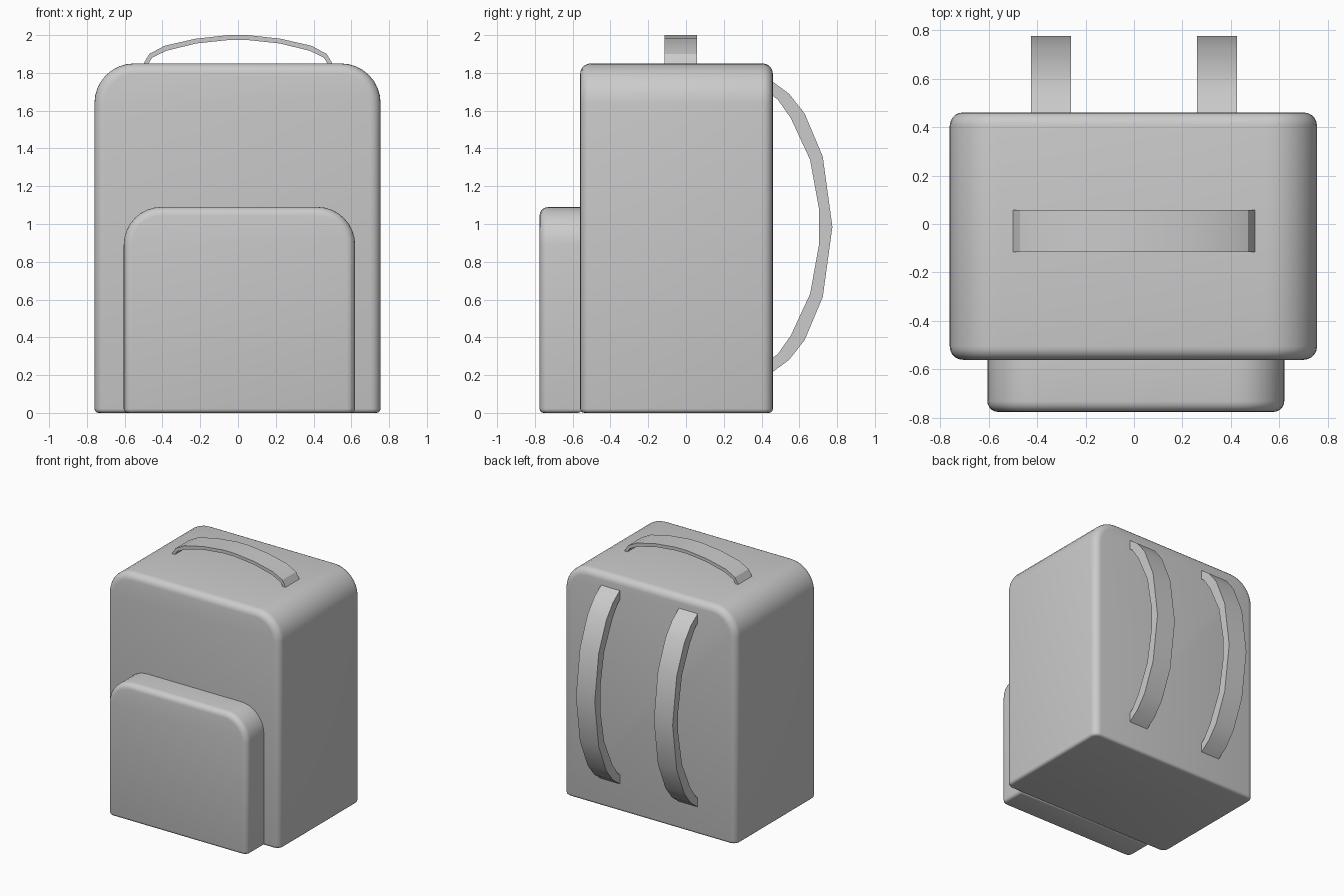
import bpy, bmesh, math

if "Cube" in bpy.data.objects:
    bpy.data.objects.remove(bpy.data.objects["Cube"])


def finish(name, bm, angle=40):
    bmesh.ops.recalc_face_normals(bm, faces=bm.faces)
    me = bpy.data.meshes.new(name)
    bm.to_mesh(me)
    bm.free()
    ob = bpy.data.objects.new(name, me)
    bpy.context.collection.objects.link(ob)
    bpy.ops.object.select_all(action='DESELECT')
    ob.select_set(True)
    bpy.context.view_layer.objects.active = ob
    bpy.ops.object.shade_smooth_by_angle(angle=math.radians(angle))
    return ob


def prism(points, offset):
    """Closed 3D outline extruded along an offset vector."""
    bm = bmesh.new()
    face = bm.faces.new([bm.verts.new(p) for p in points])
    ext = bmesh.ops.extrude_face_region(bm, geom=[face], use_keep_orig=True)
    verts = [v for v in ext['geom'] if isinstance(v, bmesh.types.BMVert)]
    bmesh.ops.translate(bm, verts=verts, vec=offset)
    bmesh.ops.recalc_face_normals(bm, faces=bm.faces)
    return bm


def bag_block(name, x0, x1, y0, y1, h, r, rim, rim_ys, base=0.022):
    """Block with a round-shouldered front outline and softened rims."""
    n = 8
    pts = [(x0, 0), (x1, 0)]
    for cx, start in ((x1 - r, 0), (x0 + r, 90)):
        for i in range(n + 1):
            a = math.radians(start + 90 * i / n)
            pts.append((cx + r * math.cos(a), h - r + r * math.sin(a)))
    bm = prism([(x, y0, z) for x, z in pts], (0, y1 - y0, 0))

    def on_rim(e):
        a, b = (v.co for v in e.verts)
        return any(abs(a.y - y) < 1e-4 and abs(b.y - y) < 1e-4 for y in rim_ys) \
            and max(a.z, b.z) > 1e-4
    bmesh.ops.bevel(bm, geom=[e for e in bm.edges if on_rim(e)], offset=rim,
                    segments=5, profile=0.5, affect='EDGES')
    bottom = [e for e in bm.edges if all(abs(v.co.z) < 1e-4 for v in e.verts)]
    bmesh.ops.bevel(bm, geom=bottom, offset=base, segments=3, profile=0.5,
                    affect='EDGES', clamp_overlap=True)
    return finish(name, bm)


# main bag and front pocket
bag_block("bag_body", -0.76, 0.755, -0.56, 0.46, 1.85, 0.21, 0.055, (-0.56, 0.46))
bag_block("front_pocket", -0.605, 0.62, -0.775, -0.55, 1.09, 0.20, 0.045, (-0.775,))


def band(name, outer, inner, to_3d, offset):
    """Curved band; half outlines are (along, height), mirrored about along = 0."""
    full = lambda half: half + [(-a, b) for a, b in reversed(half) if a != 0]
    outline = full(outer) + list(reversed(full(inner)))
    return finish(name, prism([to_3d(a, b) for a, b in outline], offset), 30)


# top carry handle
band("top_handle",
     [(-0.505, 1.84), (-0.47, 1.90), (-0.39, 1.943), (-0.225, 1.981), (-0.05, 2.0)],
     [(-0.48, 1.84), (-0.455, 1.88), (-0.38, 1.917), (-0.22, 1.956), (-0.05, 1.974)],
     lambda a, b: (a, -0.115, b), (0, 0.173, 0))

# shoulder straps
for side, x in (("left", -0.425), ("right", 0.26)):
    band("shoulder_strap_" + side,
         [(-0.775, 0.45), (-0.705, 0.545), (-0.60, 0.628), (-0.372, 0.724), (0, 0.775)],
         [(-0.70, 0.45), (-0.675, 0.485), (-0.575, 0.555), (-0.355, 0.657), (-0.09, 0.705)],
         lambda a, b: (x, b, a + 0.985), (0.165, 0, 0))
